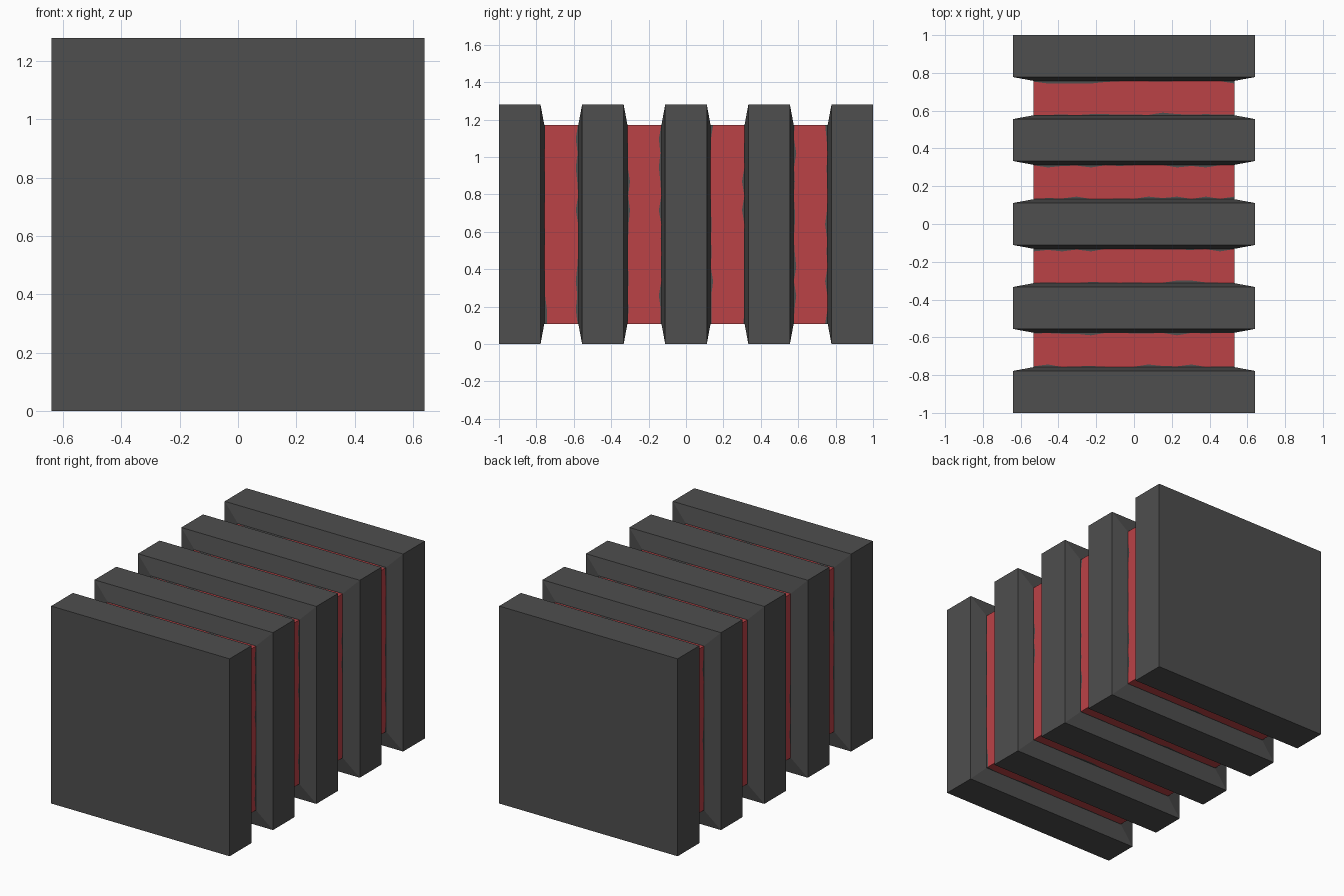
import bpy, bmesh, random

if "Cube" in bpy.data.objects:
    bpy.data.objects.remove(bpy.data.objects["Cube"])

random.seed(4)
HALF = 0.64            # outer half width of the plates
CORE = 0.532           # half width of the red core
PITCH = 4 / 9          # plate spacing along y
THICK = 1 / 9          # half thickness of a plate
BEVEL = 0.02           # y length of the sloped shoulder
N = 14                 # perimeter segments per side


def material(name, rgb):
    m = bpy.data.materials.new(name)
    m.diffuse_color = (*rgb, 1)
    m.use_nodes = True
    m.node_tree.nodes["Principled BSDF"].inputs["Base Color"].default_value = m.diffuse_color
    return m


dark = material("dark grey", (0.077, 0.077, 0.077))
red = material("red paint", (0.5, 0.054, 0.062))


def ring(r, n=N):
    """Unit square outline, n segments per side, centred on z = HALF."""
    c = [(-1, -1), (1, -1), (1, 1), (-1, 1)]
    pts = []
    for i in range(4):
        a, b = c[i], c[(i + 1) % 4]
        for k in range(n):
            t = k / n
            pts.append(((a[0] + (b[0] - a[0]) * t) * r,
                        HALF + (a[1] + (b[1] - a[1]) * t) * r))
    return pts


def loft(name, sections, mat, cap=None):
    """Skin square sections; each is (half width, y or list of y)."""
    bm = bmesh.new()
    rows = []
    for r, y in sections:
        pts = ring(r)
        ys = y if isinstance(y, list) else [y] * len(pts)
        rows.append([bm.verts.new((x, yy, z)) for (x, z), yy in zip(pts, ys)])
    for a, b in zip(rows, rows[1:]):
        for i in range(len(a)):
            j = (i + 1) % len(a)
            bm.faces.new((a[j], a[i], b[i], b[j]))
    if cap == "front":
        bm.faces.new(rows[0])
    elif cap == "back":
        bm.faces.new(rows[-1][::-1])
    bmesh.ops.dissolve_limit(bm, angle_limit=0.01, verts=bm.verts, edges=bm.edges)
    bmesh.ops.recalc_face_normals(bm, faces=bm.faces)
    me = bpy.data.meshes.new(name)
    bm.to_mesh(me)
    bm.free()
    me.materials.append(mat)
    ob = bpy.data.objects.new(name, me)
    bpy.context.collection.objects.link(ob)


def ragged(y, sign):
    """Uneven paint edge running around the core."""
    return [y + sign * random.choice((0.001, 0.002, 0.004, 0.006, 0.014))
            for _ in range(4 * N)]


# Paint edges at both sides of every gap
centres = [(i - 2) * PITCH for i in range(5)]
edge_after = [ragged(c + THICK + BEVEL, 1) for c in centres[:4]]
edge_before = [ragged(c - THICK - BEVEL, -1) for c in centres[1:]]

# Dark plates with sloped shoulders and a thin margin on the core
for i, c in enumerate(centres):
    s = []
    if i > 0:
        s += [(CORE, edge_before[i - 1]), (CORE, c - THICK - BEVEL)]
    s += [(HALF, c - THICK), (HALF, c + THICK)]
    if i < 4:
        s += [(CORE, c + THICK + BEVEL), (CORE, edge_after[i])]
    loft(f"plate_{i + 1}", s, dark, {0: "front", 4: "back"}.get(i))

# Red core bands between the plates
for i in range(4):
    loft(f"core_band_{i + 1}",
         [(CORE, edge_after[i]), (CORE, edge_before[i])], red)
